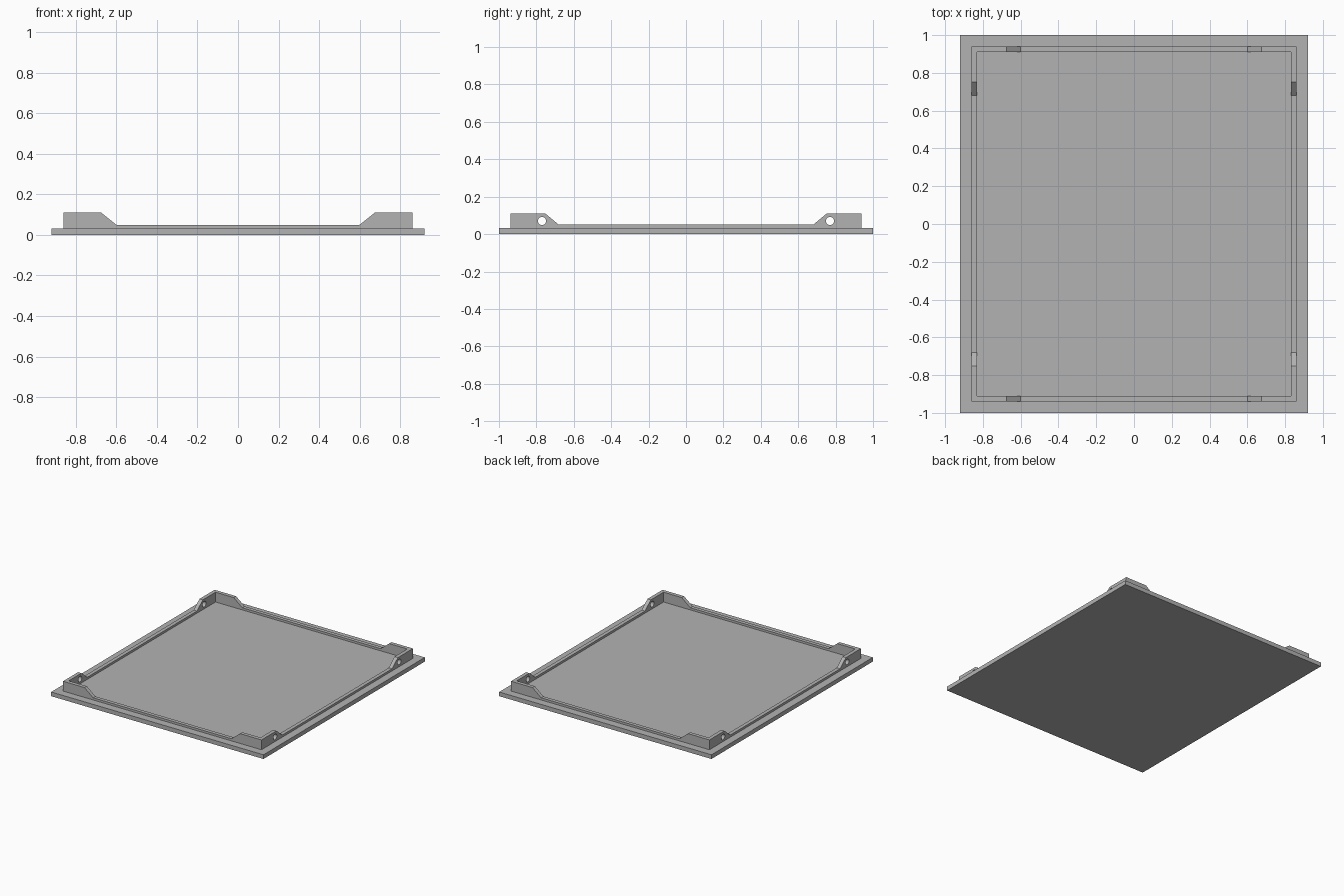
import bpy, bmesh, math
from mathutils import Matrix

if "Cube" in bpy.data.objects:
    bpy.data.objects.remove(bpy.data.objects["Cube"])

PLATE_TOP, RIM_LOW, RIM_HIGH = 0.033, 0.05, 0.11
RIM_X, RIM_Y, WALL = 0.861, 0.939, 0.029

grey = bpy.data.materials.new("light grey")
grey.use_nodes = True
color = (0.45, 0.45, 0.45, 1)
grey.diffuse_color = color
grey.node_tree.nodes["Principled BSDF"].inputs["Base Color"].default_value = color


def add_object(name, bm):
    bmesh.ops.recalc_face_normals(bm, faces=bm.faces)
    mesh = bpy.data.meshes.new(name)
    bm.to_mesh(mesh)
    bm.free()
    mesh.materials.append(grey)
    obj = bpy.data.objects.new(name, mesh)
    bpy.context.collection.objects.link(obj)
    return obj


def box(name, half_x, half_y, z0, z1):
    bm = bmesh.new()
    size = Matrix.Diagonal((2 * half_x, 2 * half_y, z1 - z0, 1))
    bmesh.ops.create_cube(bm, size=1, matrix=Matrix.Translation((0, 0, (z0 + z1) / 2)) @ size)
    return add_object(name, bm)


def notch(name, half_bottom, half_top, angle):
    """Trapezoid prism running right across the frame."""
    top = RIM_HIGH + 0.06
    slope = (half_top - half_bottom) / (RIM_HIGH - RIM_LOW)
    wide = half_bottom + slope * (top - RIM_LOW)
    bm = bmesh.new()
    outline = [(-half_bottom, RIM_LOW), (half_bottom, RIM_LOW), (wide, top), (-wide, top)]
    face = bm.faces.new([bm.verts.new((a, -1.2, z)) for a, z in outline])
    ext = bmesh.ops.extrude_face_region(bm, geom=[face])
    verts = [v for v in ext["geom"] if isinstance(v, bmesh.types.BMVert)]
    bmesh.ops.translate(bm, vec=(0, 2.4, 0), verts=verts)
    bmesh.ops.rotate(bm, verts=bm.verts, matrix=Matrix.Rotation(angle, 3, "Z"))
    return add_object(name, bm)


def pin_hole(name, y):
    bm = bmesh.new()
    place = Matrix.Translation((0, y, 0.07)) @ Matrix.Rotation(math.pi / 2, 4, "Y")
    bmesh.ops.create_cone(bm, cap_ends=True, segments=32, radius1=0.022,
                          radius2=0.022, depth=2.4, matrix=place)
    return add_object(name, bm)


def cut(target, cutter):
    cutter.hide_render = True
    mod = target.modifiers.new("cut", "BOOLEAN")
    mod.operation, mod.solver, mod.object = "DIFFERENCE", "EXACT", cutter
    bpy.context.view_layer.objects.active = target
    bpy.ops.object.modifier_apply(modifier=mod.name)
    bpy.data.objects.remove(cutter)


# Flat base plate
box("base_plate", 0.921, 1.0, 0, PLATE_TOP)

# Raised rim: hollow frame, lowered between the corners, with holes in the side walls
rim = box("corner_rim", RIM_X, RIM_Y, PLATE_TOP, RIM_HIGH)
cut(rim, box("inner_cutter", RIM_X - WALL, RIM_Y - WALL, -0.1, 0.3))
cut(rim, notch("front_back_notch", 0.6, 0.675, 0))
cut(rim, notch("side_notch", 0.68, 0.752, math.pi / 2))
for side in (-1, 1):
    cut(rim, pin_hole("hole_cutter", side * 0.77))

# Round the hole walls while keeping the frame edges crisp
bpy.ops.object.select_all(action="DESELECT")
rim.select_set(True)
bpy.context.view_layer.objects.active = rim
bpy.ops.object.shade_smooth_by_angle(angle=math.radians(30))
